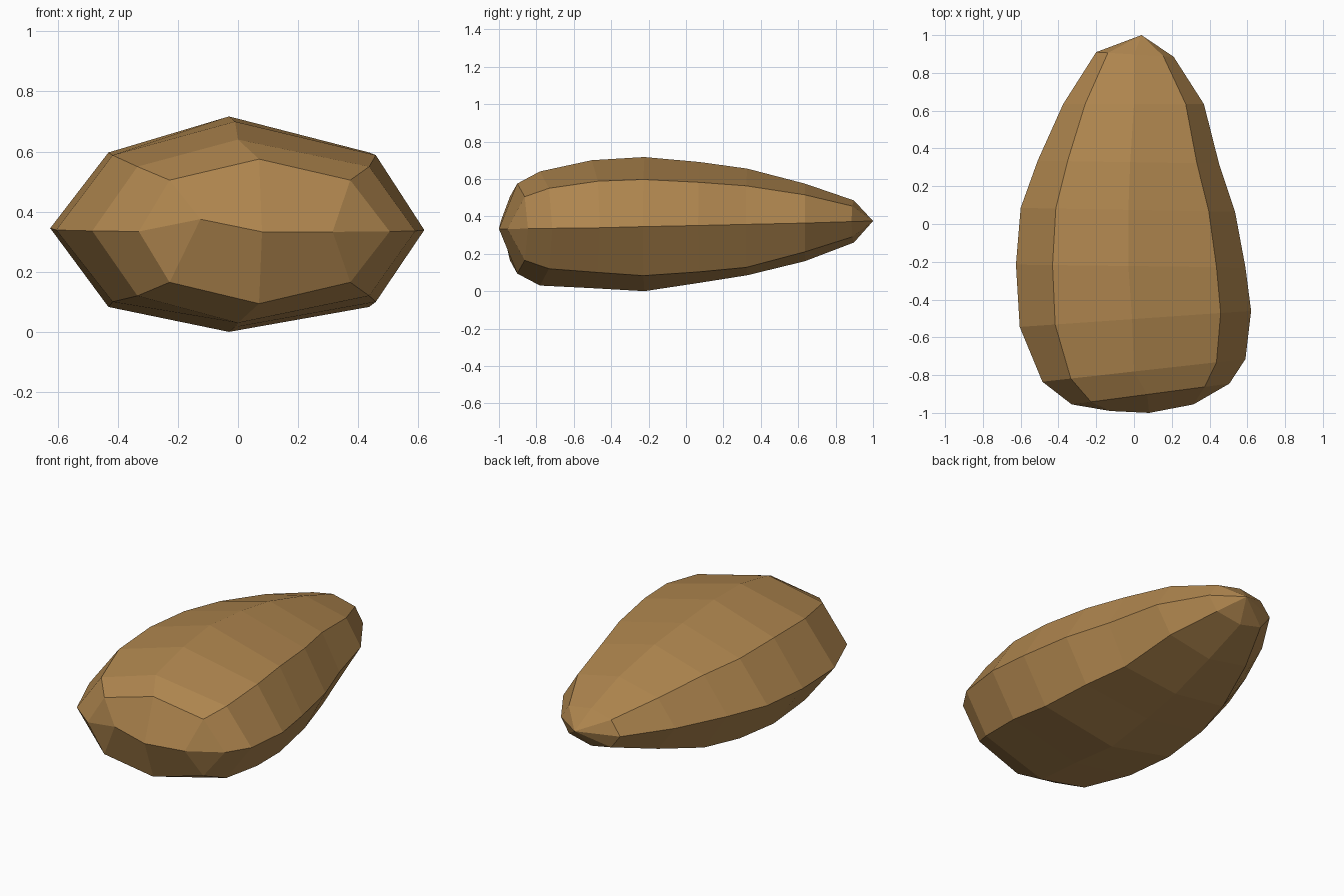
import bpy, bmesh

if "Cube" in bpy.data.objects:
    bpy.data.objects.remove(bpy.data.objects["Cube"])

# Each ring, front to back: left x, left y, right x, right y, centre x,
# then heights: middle, shoulder, top, lower shoulder, bottom
RINGS = [
    (-0.33, -0.955, 0.505, -0.845, 0.07, 0.334, 0.505, 0.575, 0.165, 0.094),
    (-0.485, -0.835, 0.59, -0.715, 0.00, 0.336, 0.55, 0.64, 0.12, 0.03),
    (-0.605, -0.545, 0.62, -0.46, -0.01, 0.339, 0.588, 0.70, 0.10, 0.016),
    (-0.625, -0.215, 0.59, -0.23, -0.03, 0.345, 0.597, 0.717, 0.083, 0.0),
    (-0.60, 0.085, 0.535, 0.065, -0.03, 0.351, 0.582, 0.69, 0.103, 0.045),
    (-0.51, 0.335, 0.45, 0.32, -0.02, 0.357, 0.563, 0.655, 0.127, 0.085),
    (-0.375, 0.635, 0.37, 0.635, 0.00, 0.364, 0.515, 0.575, 0.21, 0.16),
    (-0.20, 0.91, 0.21, 0.885, 0.00, 0.372, 0.455, 0.485, 0.29, 0.26),
]

bm = bmesh.new()


def make_ring(xl, yl, xr, yr, xc, mid, shoulder, top, low, bottom):
    """Eight-sided slanted cross-section: left, over the top, right, underneath."""
    sl, sr = xl * 0.69, xr * 0.74
    outline = [(xl, mid), (sl, shoulder), (xc, top), (sr, shoulder),
               (xr, mid), (sr, low), (xc, bottom), (sl, low)]
    return [bm.verts.new((x, yl + (yr - yl) * (x - xl) / (xr - xl), z))
            for x, z in outline]


# Body skin
rings = [make_ring(*r) for r in RINGS]
for a, b in zip(rings, rings[1:]):
    for i in range(8):
        j = (i + 1) % 8
        bm.faces.new((a[i], a[j], b[j], b[i]))

# Pointed back end
tip = bm.verts.new((0.04, 1.0, 0.375))
last = rings[-1]
for i in range(8):
    bm.faces.new((last[i], last[(i + 1) % 8], tip))

# Blunt front end with a ridge across the middle
nose = bm.verts.new((0.08, -1.0, 0.333))
nose_left = bm.verts.new((-0.125, -0.99, 0.375))
nose_right = bm.verts.new((0.315, -0.955, 0.333))
left, ul, top, ur, right, lr, bottom, ll = rings[0]
for upper_left, centre, upper_right in ((ul, top, ur), (ll, bottom, lr)):
    bm.faces.new((left, upper_left, nose_left))
    bm.faces.new((nose_left, upper_left, centre, nose))
    bm.faces.new((nose, centre, upper_right, nose_right))
    bm.faces.new((nose_right, upper_right, right))

bmesh.ops.recalc_face_normals(bm, faces=bm.faces[:])
mesh = bpy.data.meshes.new("faceted_body")
bm.to_mesh(mesh)
bm.free()

# Single brown colour, flat shaded
brown = bpy.data.materials.new("warm brown")
brown.diffuse_color = (0.43, 0.238, 0.077, 1)
brown.use_nodes = True
brown.node_tree.nodes["Principled BSDF"].inputs["Base Color"].default_value = brown.diffuse_color
mesh.materials.append(brown)
body = bpy.data.objects.new("faceted_body", mesh)
bpy.context.collection.objects.link(body)
